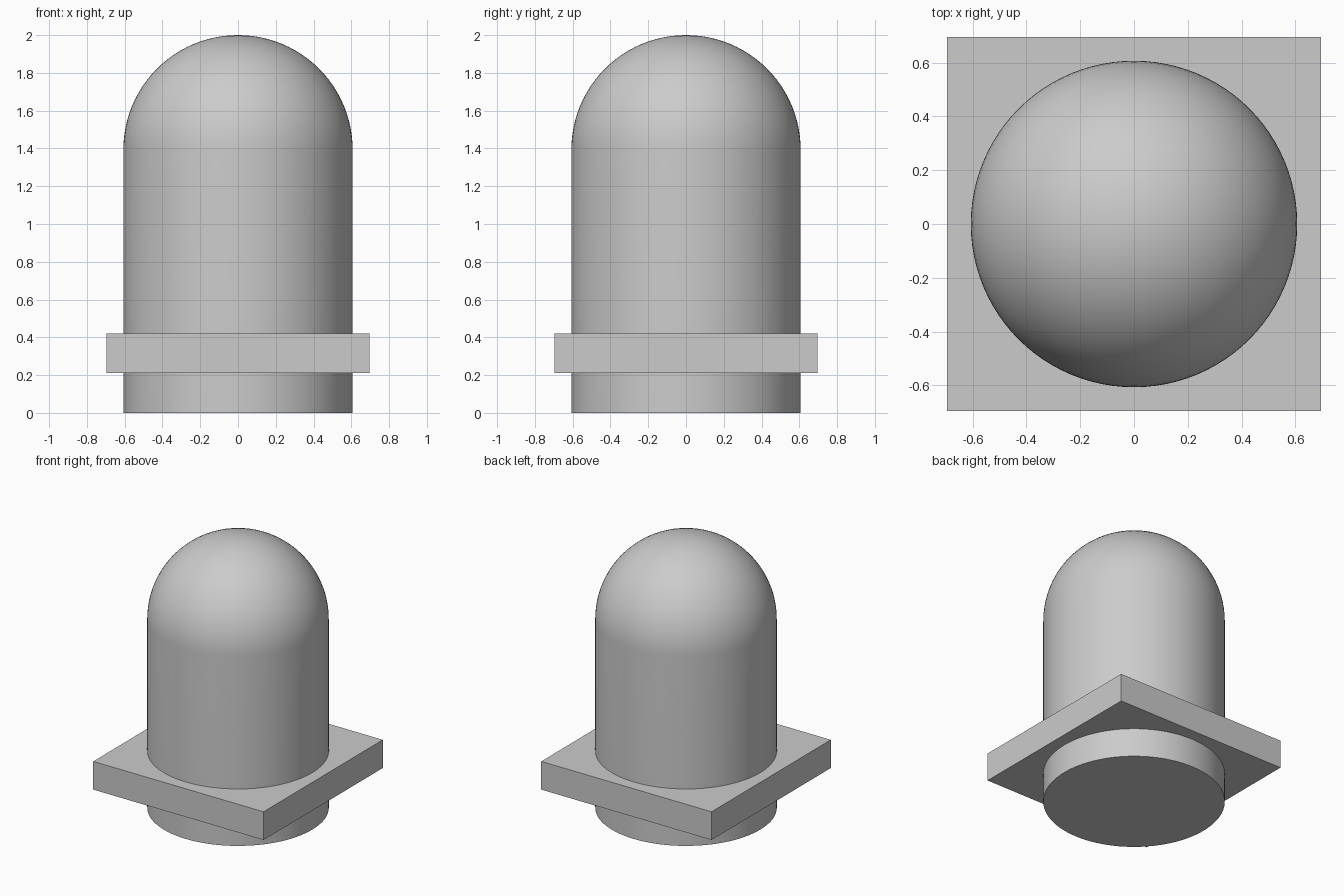
import bpy
import bmesh
import math

default = bpy.data.objects.get("Cube")
if default:
    bpy.data.objects.remove(default, do_unlink=True)

RADIUS = 0.607
HEIGHT = 2.0
SEGMENTS = 96
RINGS = 24
PLATE_SIZE = 1.39
PLATE_BOTTOM, PLATE_TOP = 0.212, 0.42

grey = bpy.data.materials.new("light grey")
grey.use_nodes = True
colour = (0.6, 0.6, 0.6, 1)
grey.diffuse_color = colour
grey.node_tree.nodes["Principled BSDF"].inputs["Base Color"].default_value = colour


def add_object(name, bm):
    bmesh.ops.recalc_face_normals(bm, faces=bm.faces)
    mesh = bpy.data.meshes.new(name)
    bm.to_mesh(mesh)
    bm.free()
    mesh.materials.append(grey)
    obj = bpy.data.objects.new(name, mesh)
    bpy.context.collection.objects.link(obj)
    return obj


# Domed body: a straight wall and quarter arc, revolved around z
shoulder = HEIGHT - RADIUS
profile = [(0, 0), (RADIUS, 0)]
for i in range(RINGS + 1):
    a = math.pi / 2 * i / RINGS
    profile.append((RADIUS * math.cos(a), shoulder + RADIUS * math.sin(a)))

bm = bmesh.new()
verts = [bm.verts.new((r, 0, z)) for r, z in profile]
edges = [bm.edges.new(pair) for pair in zip(verts, verts[1:])]
bmesh.ops.spin(bm, geom=verts + edges, cent=(0, 0, 0), axis=(0, 0, 1),
               angle=2 * math.pi, steps=SEGMENTS)
bmesh.ops.remove_doubles(bm, verts=bm.verts, dist=0.0001)
body = add_object("domed_body", bm)
bpy.ops.object.select_all(action="DESELECT")
body.select_set(True)
bpy.context.view_layer.objects.active = body
bpy.ops.object.shade_smooth_by_angle(angle=math.radians(30))

# Square flange plate around the lower body
bm = bmesh.new()
bmesh.ops.create_cube(bm, size=1)
bmesh.ops.scale(bm, verts=bm.verts,
                vec=(PLATE_SIZE, PLATE_SIZE, PLATE_TOP - PLATE_BOTTOM))
bmesh.ops.translate(bm, verts=bm.verts,
                    vec=(0, 0, (PLATE_TOP + PLATE_BOTTOM) / 2))
add_object("square_flange", bm)
